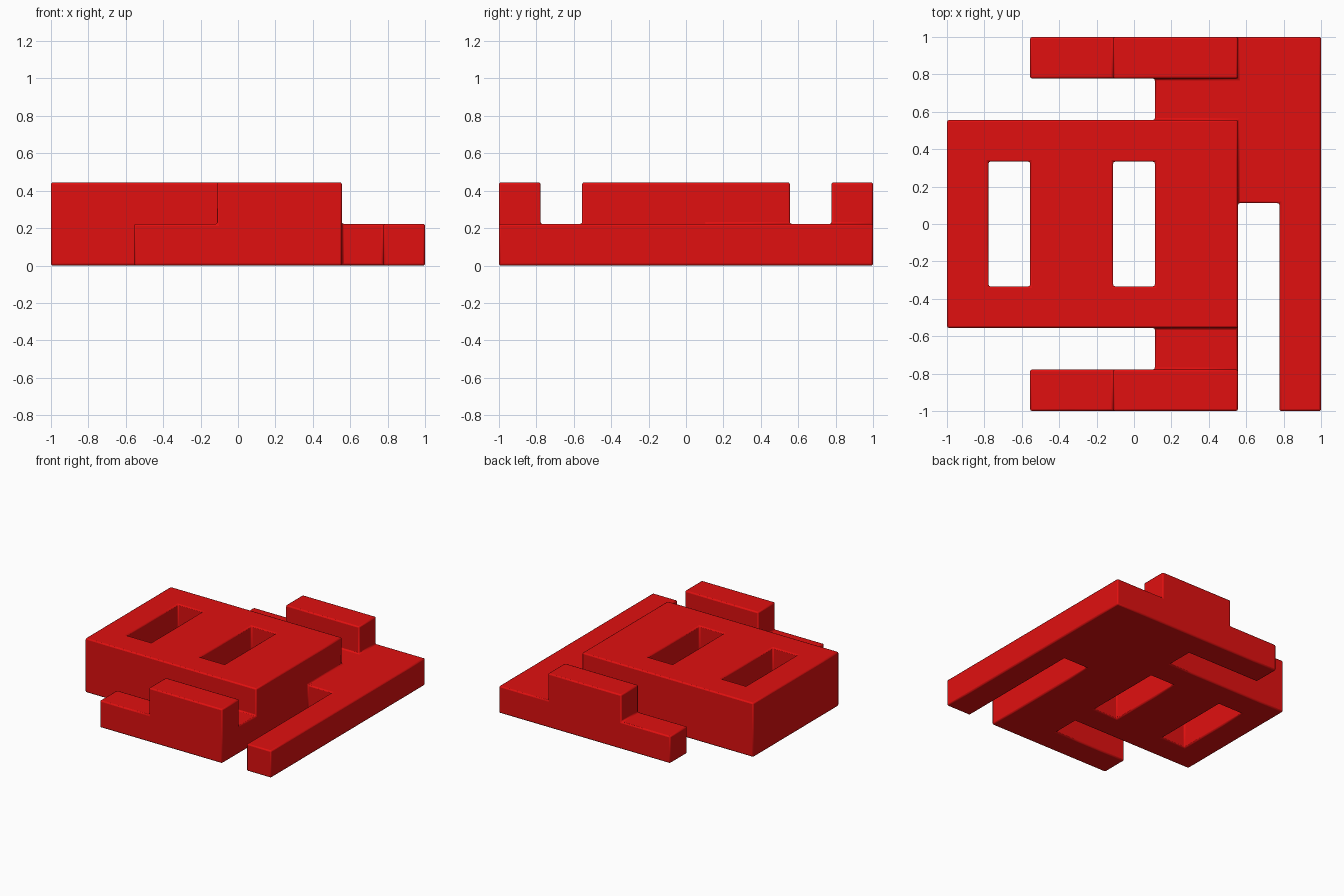
import bpy, bmesh
from mathutils import Vector

if "Cube" in bpy.data.objects:
    bpy.data.objects.remove(bpy.data.objects["Cube"])

C = 2 / 9  # size of one grid cell

# Height in cells, back row first, left column first
PLAN = ["001122211",
        "000001111",
        "222222211",
        "202202211",
        "202202201",
        "202202201",
        "222222201",
        "000001101",
        "001122201"]

cells = {(x, 8 - r, z) for r, row in enumerate(PLAN)
         for x, h in enumerate(row) for z in range(int(h))}

# Outer skin: one quad wherever a filled cell meets an empty one
bm = bmesh.new()
verts = {}


def corner(p):
    if p not in verts:
        verts[p] = bm.verts.new(Vector(p) * C - Vector((1, 1, 0)))
    return verts[p]


for cell in cells:
    for axis in range(3):
        for side in (0, 1):
            nb = list(cell)
            nb[axis] += 2 * side - 1
            if tuple(nb) in cells:
                continue
            u, v = (axis + 1) % 3, (axis + 2) % 3
            quad = []
            for du, dv in ((0, 0), (1, 0), (1, 1), (0, 1)):
                p = list(cell)
                p[axis] += side
                p[u] += du
                p[v] += dv
                quad.append(corner(tuple(p)))
            bm.faces.new(quad if side else quad[::-1])

mesh = bpy.data.meshes.new("puzzle_piece")
bm.to_mesh(mesh)
bm.free()
piece = bpy.data.objects.new("puzzle_piece", mesh)
bpy.context.collection.objects.link(piece)

# Red plastic
red = bpy.data.materials.new("red")
red.diffuse_color = (0.75, 0.005, 0.005, 1)
red.use_nodes = True
red.node_tree.nodes["Principled BSDF"].inputs["Base Color"].default_value = red.diffuse_color
mesh.materials.append(red)

# Small softened edges
bevel = piece.modifiers.new("soft_edges", 'BEVEL')
bevel.width = 0.01
bevel.segments = 2
bevel.limit_method = 'ANGLE'

bpy.context.view_layer.objects.active = piece
piece.select_set(True)
bpy.ops.object.shade_smooth_by_angle()
